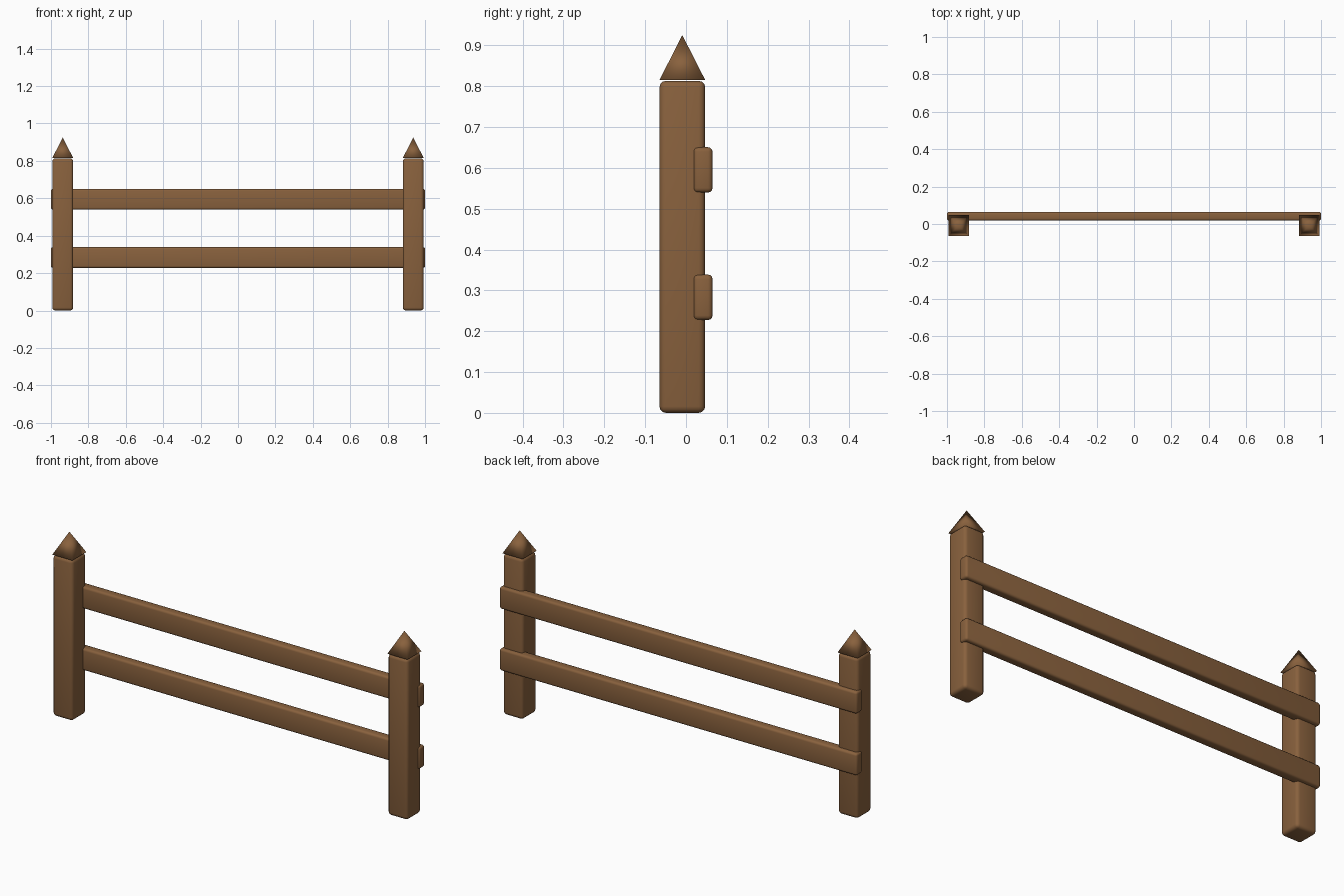
import bpy
import bmesh
from math import radians, sqrt
from mathutils import Matrix

if "Cube" in bpy.data.objects:
    bpy.data.objects.remove(bpy.data.objects["Cube"], do_unlink=True)

# Single wood colour
wood = bpy.data.materials.new("brown_wood")
wood.use_nodes = True
wood.diffuse_color = (0.25, 0.12, 0.047, 1)
wood.node_tree.nodes["Principled BSDF"].inputs["Base Color"].default_value = wood.diffuse_color


def finish(bm, name, location):
    """Turn a bmesh into a smooth wooden object."""
    mesh = bpy.data.meshes.new(name)
    for face in bm.faces:
        face.smooth = True
    bm.to_mesh(mesh)
    bm.free()
    mesh.materials.append(wood)
    obj = bpy.data.objects.new(name, mesh)
    obj.location = location
    bpy.context.collection.objects.link(obj)
    return obj


def rounded_box(name, size, location, radius):
    bm = bmesh.new()
    bmesh.ops.create_cube(bm, size=1)
    bmesh.ops.scale(bm, vec=size, verts=bm.verts)
    obj = finish(bm, name, location)
    bevel = obj.modifiers.new("rounded_edges", "BEVEL")
    bevel.width = radius
    bevel.segments = 3
    return obj


def pyramid(name, width, height, location):
    bm = bmesh.new()
    bmesh.ops.create_cone(bm, cap_ends=True, segments=4, radius1=width / sqrt(2),
                          radius2=0, depth=height,
                          matrix=Matrix.Rotation(radians(45), 4, "Z"))
    bmesh.ops.remove_doubles(bm, verts=bm.verts, dist=0.0001)
    return finish(bm, name, location)


POST_W, POST_H, CAP_H = 0.112, 0.813, 0.11
POST_Y = -0.009

# Posts with pointed caps
for side, sign in (("left", 1), ("right", -1)):
    x = sign * 0.937
    rounded_box(side + "_post", (POST_W, POST_W, POST_H), (x, POST_Y, POST_H / 2), 0.016)
    pyramid(side + "_post_cap", POST_W, CAP_H, (x, POST_Y, POST_H + CAP_H / 2 + 0.002))

# Rails let into the back of the posts
for name, z in (("lower_rail", 0.283), ("upper_rail", 0.595)):
    rounded_box(name, (2, 0.047, 0.111), (0, 0.0415, z), 0.011)
